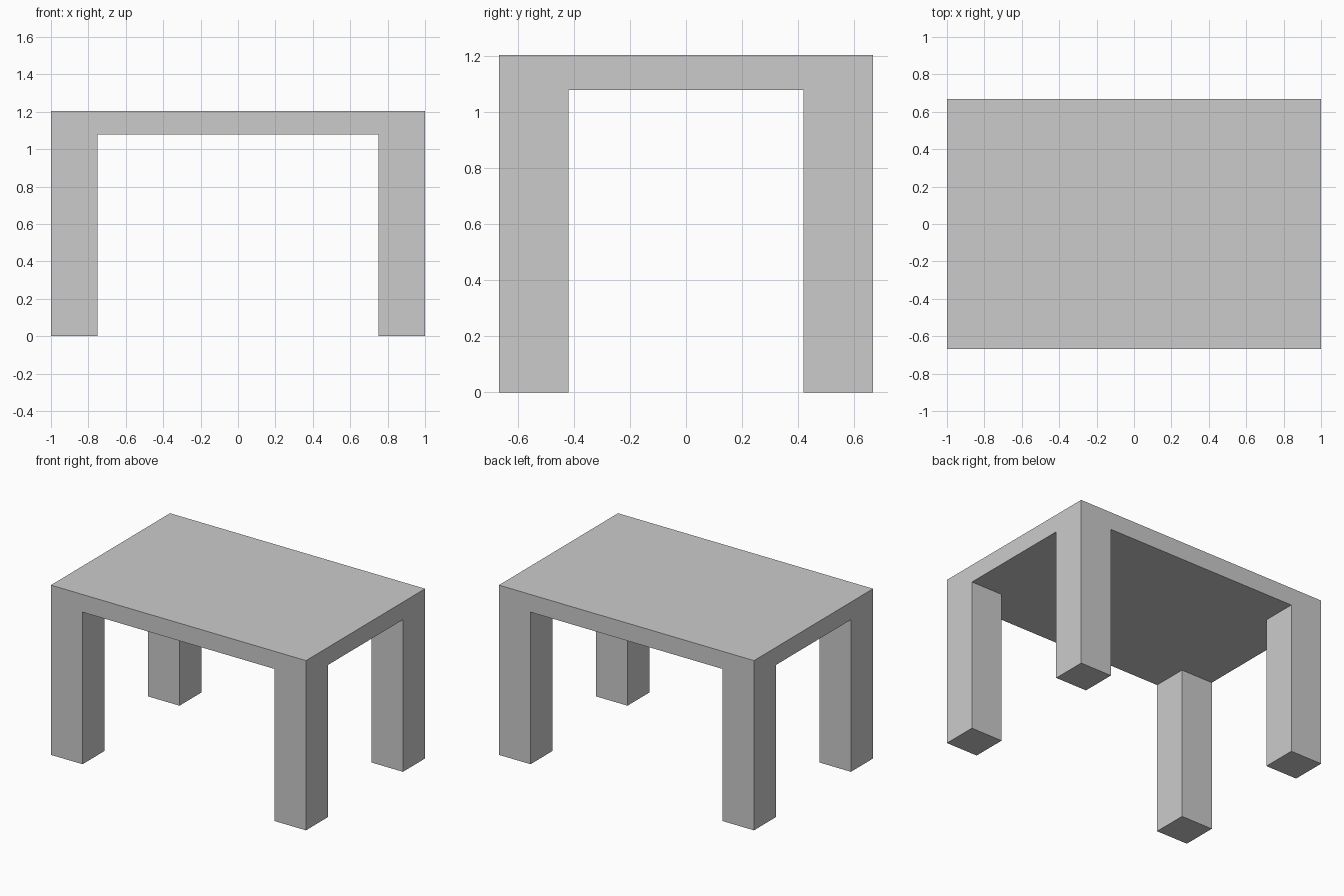
import bpy
import bmesh
import math
from mathutils import Matrix

if "Cube" in bpy.data.objects:
    bpy.data.objects.remove(bpy.data.objects["Cube"])

LENGTH, DEPTH, HEIGHT = 2.0, 1.334, 1.203
LEG = 0.248           # square leg width
UNDERSIDE = 1.078     # height of the tabletop's lower face

bm = bmesh.new()

# Tabletop slab
thickness = HEIGHT - UNDERSIDE
bmesh.ops.create_cube(
    bm, size=1.0,
    matrix=Matrix.Translation((0, 0, UNDERSIDE + thickness / 2))
    @ Matrix.Diagonal((LENGTH, DEPTH, thickness, 1)))

# Cuts that mark out the leg footprints
leg_x, leg_y = LENGTH / 2 - LEG, DEPTH / 2 - LEG
for axis, offset in (((1, 0, 0), leg_x), ((0, 1, 0), leg_y)):
    for side in (-1, 1):
        bmesh.ops.bisect_plane(
            bm, geom=bm.verts[:] + bm.edges[:] + bm.faces[:],
            plane_co=[side * offset * a for a in axis], plane_no=axis)

# Four legs pulled down from the corners of the underside
bm.normal_update()
corners = []
for face in bm.faces:
    c = face.calc_center_median()
    if face.normal.z < -0.9 and abs(c.x) > leg_x and abs(c.y) > leg_y:
        corners.append(face)
feet = bmesh.ops.extrude_discrete_faces(bm, faces=corners)["faces"]
for vert in {v for f in feet for v in f.verts}:
    vert.co.z = 0

# Merge coplanar panels into clean flat faces
bmesh.ops.dissolve_limit(bm, angle_limit=math.radians(1),
                         verts=bm.verts[:], edges=bm.edges[:])
bmesh.ops.recalc_face_normals(bm, faces=bm.faces[:])

mesh = bpy.data.meshes.new("table")
bm.to_mesh(mesh)
bm.free()
bpy.context.collection.objects.link(bpy.data.objects.new("table", mesh))
